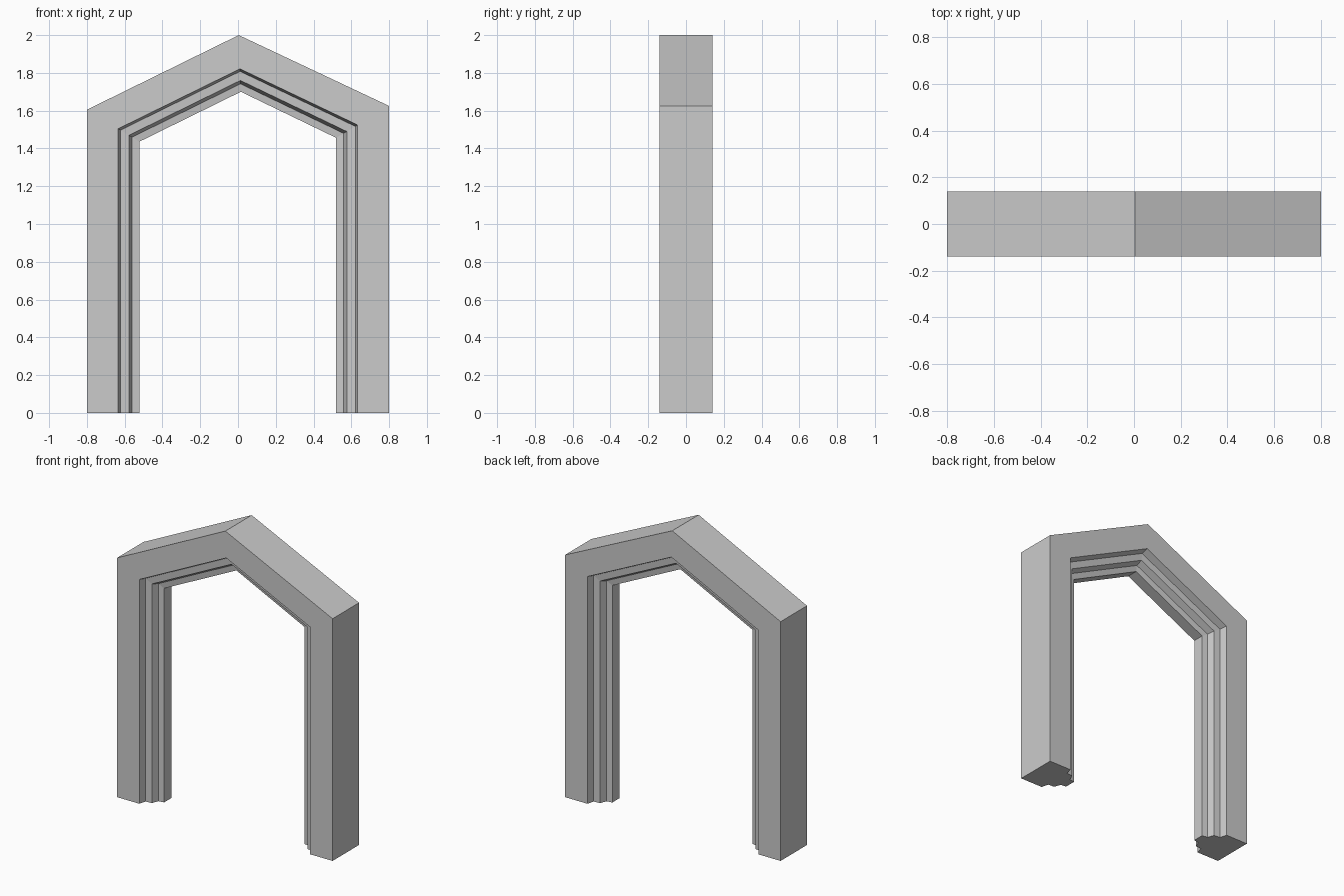
import bpy
import bmesh
from mathutils import Vector

if "Cube" in bpy.data.objects:
    bpy.data.objects.remove(bpy.data.objects["Cube"])

# Gabled outline of the arch in x, z: outer edge and innermost edge
outer = [(-0.8, 0), (-0.8, 1.605), (0.004, 2.0), (0.8, 1.625), (0.8, 0)]
inner = [(-0.522, 0), (-0.522, 1.436), (0.015, 1.70), (0.52, 1.456), (0.52, 0)]

# Half section of the moulding: (fraction outer -> inner, half depth)
half = [(0.0, 0.14), (0.595, 0.14), (0.64, 0.092), (0.80, 0.088),
        (0.86, 0.044), (1.0, 0.038)]
section = [(t, -d) for t, d in half] + [(t, d) for t, d in reversed(half)]


def sweep(name):
    """Carry the stepped section along the gabled outline."""
    bm = bmesh.new()
    rings = []
    for o, i in zip(outer, inner):
        a, b = Vector(o), Vector(i)
        ring = []
        for t, y in section:
            p = a.lerp(b, t)
            ring.append(bm.verts.new((p.x, y, p.y)))
        rings.append(ring)
    n = len(section)
    for r, s in zip(rings, rings[1:]):
        for k in range(n):
            m = (k + 1) % n
            bm.faces.new((r[k], r[m], s[m], s[k]))
    # Feet of the two legs
    bm.faces.new(rings[0])
    bm.faces.new(rings[-1])
    bmesh.ops.recalc_face_normals(bm, faces=bm.faces)
    mesh = bpy.data.meshes.new(name)
    bm.to_mesh(mesh)
    bm.free()
    obj = bpy.data.objects.new(name, mesh)
    bpy.context.collection.objects.link(obj)
    return obj


sweep("stepped_gable_arch")
